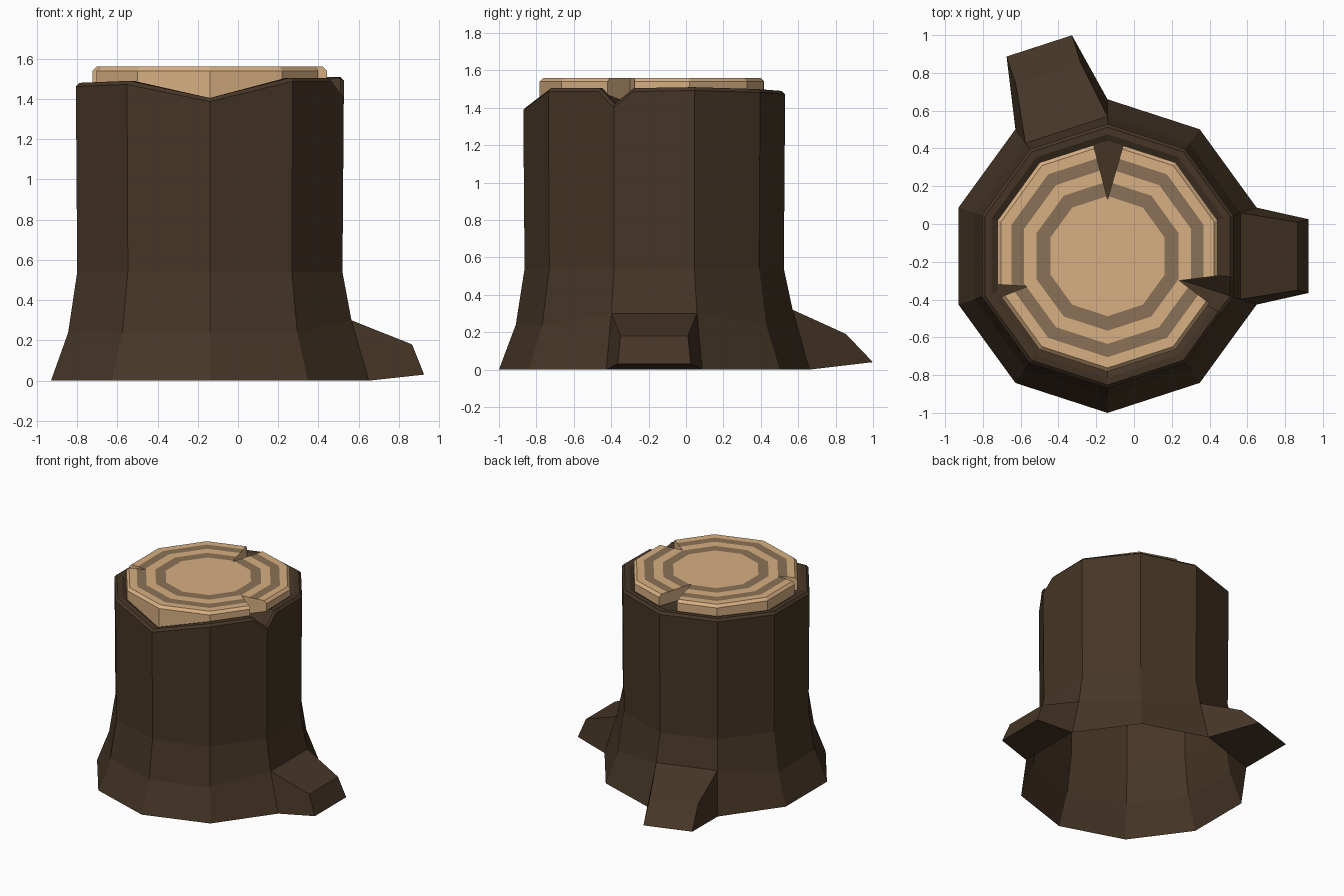
import bpy, bmesh
from math import cos, sin, radians
from mathutils import Vector

if "Cube" in bpy.data.objects:
    bpy.data.objects.remove(bpy.data.objects["Cube"])

CX, CY, N = -0.14, -0.17, 10


def mat(name, rgb):
    m = bpy.data.materials.new(name)
    m.diffuse_color = (*rgb, 1)
    m.use_nodes = True
    m.node_tree.nodes["Principled BSDF"].inputs["Base Color"].default_value = m.diffuse_color
    return m


BARK = mat("bark", (0.06, 0.036, 0.019))
WOOD = mat("wood", (0.68, 0.43, 0.225))
RING = mat("growth_ring", (0.26, 0.17, 0.095))


def pt(k, r, z):
    a = radians(-90 + 36 * k)
    return Vector((CX + r * cos(a), CY + r * sin(a), z))


def finish(bm, name, mats):
    bmesh.ops.recalc_face_normals(bm, faces=bm.faces)
    me = bpy.data.meshes.new(name)
    bm.to_mesh(me)
    bm.free()
    for m in mats:
        me.materials.append(m)
    ob = bpy.data.objects.new(name, me)
    bpy.context.collection.objects.link(ob)
    return ob


# Bark trunk: flared decagon, open underneath
bm = bmesh.new()
# root sector -> (top r, top z, top half width, tip r, tip z, tip half width)
roots = {2: (1.005, 0.18, 0.18, 1.065, 0.03, 0.195),
         5: (1.02, 0.19, 0.18, 1.17, 0.04, 0.182)}
raised = {2: 0.30, 3: 0.30, 5: 0.32, 6: 0.32}
low = [bm.verts.new(pt(k, 0.83, 0)) for k in range(N)]
mid = [bm.verts.new(pt(k, 0.74, raised.get(k, 0.24))) for k in range(N)]
high = [bm.verts.new(pt(k, 0.693, 0.54)) for k in range(N)]
for k in range(N):
    j = (k + 1) % N
    bm.faces.new((mid[k], mid[j], high[j], high[k]))
    if k not in roots:
        bm.faces.new((low[k], low[j], mid[j], mid[k]))
        continue
    # Root: stepped prism growing out of this sector
    r1, z1, w1, r2, z2, w2 = roots[k]
    a = radians(-90 + 36 * (k + 0.5))
    out, side = Vector((cos(a), sin(a), 0)), Vector((-sin(a), cos(a), 0))
    c = Vector((CX, CY, 0))
    p = [bm.verts.new(c + out * r + side * w + Vector((0, 0, z)))
         for r, w, z in ((r2, -w2, z2), (r2, w2, z2), (r1, w1, z1), (r1, -w1, z1))]
    base = [low[k], low[j], mid[j], mid[k]]
    for i in range(4):
        n = (i + 1) % 4
        bm.faces.new((base[i], base[n], p[n], p[i]))
    bm.faces.new(p)

# Uneven rim, with a narrow V notch at column 2
rim_z = [1.405, 1.505, 1.42, 1.51, 1.50, 1.49, 1.49, 1.48, 1.48, 1.49]


def rim(r, dz):
    cols = []
    for k in range(N):
        v = pt(k, r, rim_z[k] + dz)
        if k == 2:
            a = v.lerp(pt(1, r, 0), 0.24)
            b = v.lerp(pt(3, r, 0), 0.24)
            a.z = b.z = 1.505 + dz
            cols.append([bm.verts.new(q) for q in (a, v, b)])
        else:
            cols.append([bm.verts.new(v)])
    return cols


rims = [rim(*s) for s in ((0.70, -0.018), (0.682, 0), (0.645, 0), (0.612, -0.02))]
for k in range(N):
    j = (k + 1) % N
    a, b = rims[0][k], rims[0][j]
    edge = a[len(a) // 2:] + b[:len(b) // 2 + 1]
    bm.faces.new([high[k], high[j]] + edge[::-1])
flat = [[v for col in r for v in col] for r in rims]
M = len(flat[0])
centre = bm.verts.new((CX, CY, 1.45))
for i in range(M):
    n = (i + 1) % M
    for s, t in zip(flat, flat[1:]):
        bm.faces.new((s[i], s[n], t[n], t[i]))
    bm.faces.new((flat[-1][i], flat[-1][n], centre))
finish(bm, "bark_trunk", [BARK])

# Wood core with growth rings on its cut face
bm = bmesh.new()
prof = [(0.612, 1.36, 0), (0.612, 1.54, 0), (0.592, 1.56, 0), (0.535, 1.56, 1),
        (0.465, 1.56, 0), (0.395, 1.56, 1), (0.318, 1.56, 0)]
loops = [[bm.verts.new(pt(k, r, z)) for k in range(N)] for r, z, _ in prof]
for s, t, (_, _, m) in zip(loops, loops[1:], prof):
    for k in range(N):
        j = (k + 1) % N
        bm.faces.new((s[k], s[j], t[j], t[k])).material_index = m
bm.faces.new(loops[-1])
bm.faces.new(loops[0][::-1])
core = finish(bm, "wood_core", [WOOD, RING])

# Splits cut into the core: apex and two outer corners each
splits = [((-0.14, 0.13), (-0.05, 0.44), (-0.22, 0.44)),
          ((0.24, -0.30), (0.40, -0.42), (0.44, -0.275)),
          ((-0.565, -0.33), (-0.72, -0.32), (-0.70, -0.385))]
for tri in splits:
    bm = bmesh.new()
    apex = Vector(tri[0])
    pts = [apex] + [apex + (Vector(q) - apex) * 1.6 for q in tri[1:]]
    f = bm.faces.new([bm.verts.new((q.x, q.y, 1.2)) for q in pts])
    g = bmesh.ops.extrude_face_region(bm, geom=[f])["geom"]
    bmesh.ops.translate(bm, vec=(0, 0, 0.6),
                        verts=[v for v in g if isinstance(v, bmesh.types.BMVert)])
    cutter = finish(bm, "split_cutter", [WOOD])
    cutter.hide_render = True
    mod = core.modifiers.new("split", "BOOLEAN")
    mod.operation, mod.solver, mod.object = "DIFFERENCE", "EXACT", cutter
    bpy.context.view_layer.objects.active = core
    bpy.ops.object.modifier_apply(modifier=mod.name)
    bpy.data.objects.remove(cutter)
